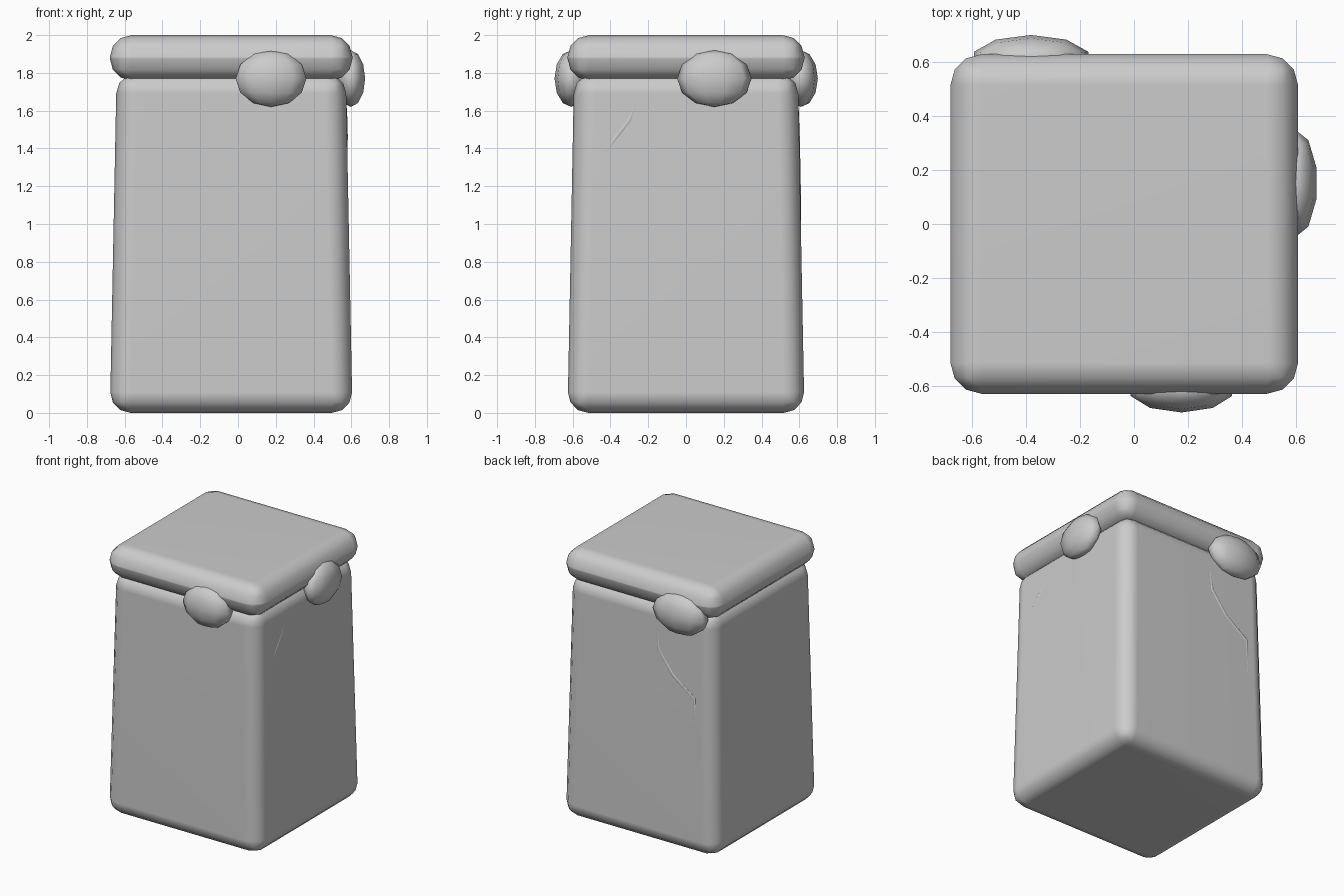
import bpy, bmesh, math
from mathutils import Matrix, Vector

cube = bpy.data.objects.get("Cube")
if cube:
    bpy.data.objects.remove(cube, do_unlink=True)

# Single clay-grey colour
GREY = (0.6, 0.6, 0.6, 1)
grey = bpy.data.materials.new("plain_grey")
grey.use_nodes = True
grey.diffuse_color = GREY
grey.node_tree.nodes["Principled BSDF"].inputs["Base Color"].default_value = GREY

CENTRE_X = -0.036
BASE_X, BASE_Y = 0.642, 0.627
BODY_TOP, TAPER = 1.80, 0.945


def add_object(name, bm):
    mesh = bpy.data.meshes.new(name)
    bm.to_mesh(mesh)
    bm.free()
    mesh.materials.append(grey)
    mesh.shade_smooth()
    obj = bpy.data.objects.new(name, mesh)
    bpy.context.collection.objects.link(obj)
    return obj


def rounded_block(name, z0, z1, taper, radius):
    """Box narrowing to the top, with every edge rounded."""
    bm = bmesh.new()
    bmesh.ops.create_cube(bm, size=2)
    for v in bm.verts:
        s = taper if v.co.z > 0 else 1
        v.co = (CENTRE_X + v.co.x * BASE_X * s, v.co.y * BASE_Y * s,
                z1 if v.co.z > 0 else z0)
    bmesh.ops.bevel(bm, geom=bm.edges[:], offset=radius, segments=3,
                    profile=0.5, affect='EDGES')
    obj = add_object(name, bm)
    # Keep the broad faces flat in shading
    mod = obj.modifiers.new("flat_faces", 'WEIGHTED_NORMAL')
    mod.keep_sharp = True
    return obj


def blob(name, centre, radii):
    """Flattened low-poly ellipsoid with ring points on the y axis."""
    bm = bmesh.new()
    bmesh.ops.create_uvsphere(bm, u_segments=10, v_segments=6, radius=1)
    if not any(abs(v.co.x) < 0.001 and abs(v.co.z) < 0.001 for v in bm.verts):
        bm.transform(Matrix.Rotation(math.pi / 2, 4, 'Z'))
    bm.transform(Matrix.Translation(centre) @ Matrix.Diagonal((*radii, 1)))
    return add_object(name, bm)


def vein(name, points, on_side):
    """Faint raised line lying on the sloping wall."""
    curve = bpy.data.curves.new(name, 'CURVE')
    curve.dimensions = '3D'
    curve.bevel_depth = 0.02
    curve.bevel_resolution = 2
    spline = curve.splines.new('POLY')
    spline.points.add(len(points) - 1)
    for i, (p, (along, z)) in enumerate(zip(spline.points, points)):
        s = 1 - (1 - TAPER) * z / BODY_TOP
        sink = 0.016
        if on_side:
            p.co = (CENTRE_X + BASE_X * s - sink, along, z, 1)
        else:
            p.co = (along, BASE_Y * s - sink, z, 1)
        p.radius = 0.8 if i in (0, len(points) - 1) else 1
    curve.materials.append(grey)
    obj = bpy.data.objects.new(name, curve)
    bpy.context.collection.objects.link(obj)


# Body and lid
rounded_block("body", 0, BODY_TOP, TAPER, 0.11)
rounded_block("lid", 1.76, 2.0, 1, 0.115)

# Blobs pressed against the rim
blob("front_blob", Vector((0.175, -0.608, 1.77)), (0.197, 0.088, 0.15))
blob("side_blob", Vector((0.597, 0.15, 1.77)), (0.08, 0.197, 0.15))
blob("back_blob", Vector((-0.38, 0.608, 1.77)), (0.222, 0.09, 0.15))

# Surface veins
vein("side_vein", [(-0.26, 1.65), (-0.30, 1.55), (-0.37, 1.46), (-0.44, 1.36)], True)
vein("back_vein", [(-0.17, 1.64), (-0.19, 1.45), (-0.31, 1.29),
                   (-0.49, 1.16), (-0.50, 0.86)], False)
